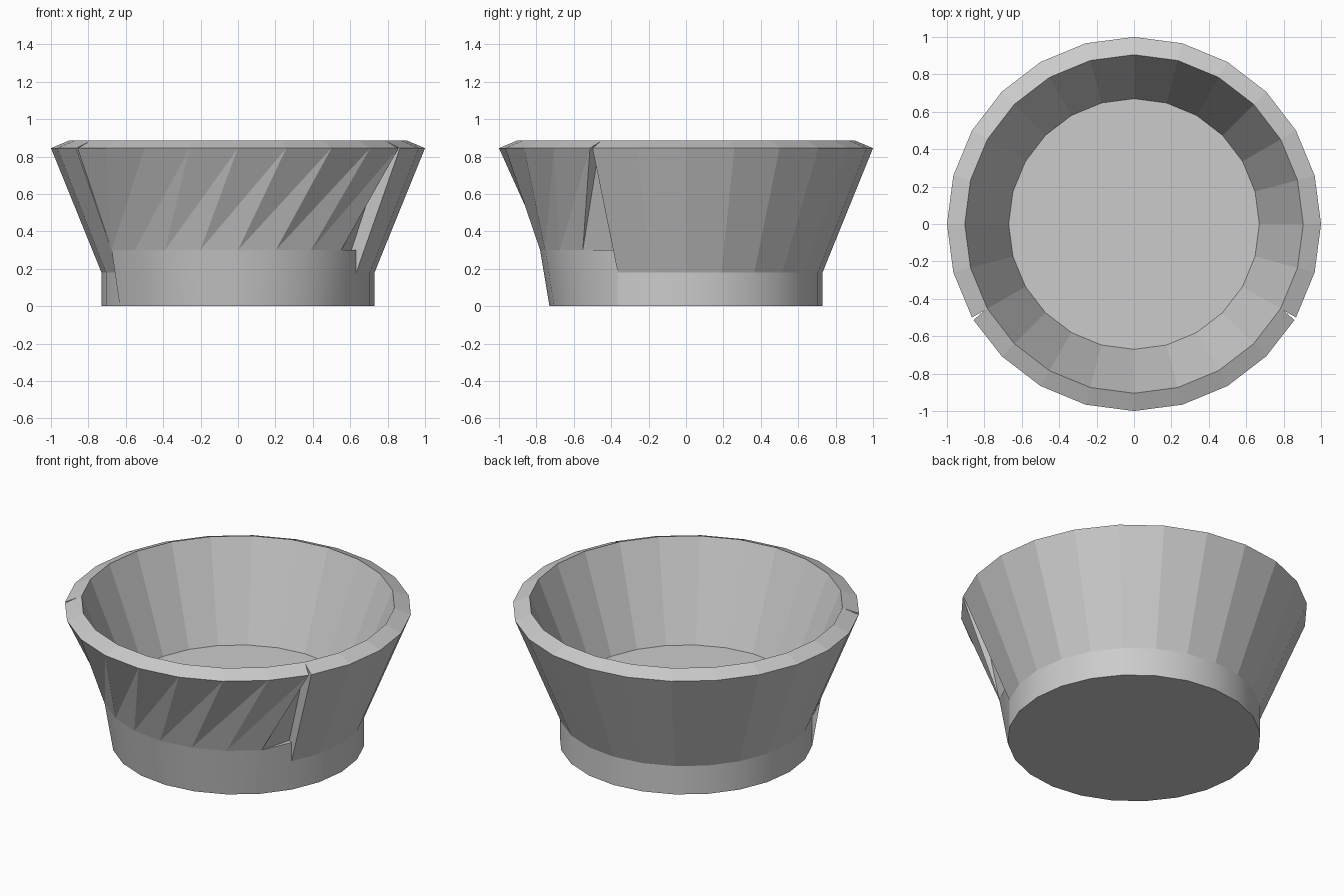
import bpy, bmesh, math
from mathutils import Vector

if "Cube" in bpy.data.objects:
    bpy.data.objects.remove(bpy.data.objects["Cube"])

FLOOR, LIP, TOP = 0.30, 0.845, 0.885


def P(r, deg, z):
    a = math.radians(deg)
    return Vector((r * math.cos(a), r * math.sin(a), z))


def centre(pts):
    return sum(pts, Vector()) / len(pts)


def outward(pts, sign=1):
    c = centre(pts)
    return Vector((c.x, c.y, 0)) * sign


def add(bm, pts, toward):
    """Add a face whose normal points along the given direction."""
    n = sum((pts[i].cross(pts[(i + 1) % len(pts)]) for i in range(len(pts))), Vector())
    if n.dot(toward) < 0:
        pts = pts[::-1]
    bm.faces.new([bm.verts.new(p) for p in pts])


def finish(bm, name, smooth=False):
    bmesh.ops.remove_doubles(bm, verts=bm.verts, dist=0.0005)
    me = bpy.data.meshes.new(name)
    bm.to_mesh(me)
    bm.free()
    ob = bpy.data.objects.new(name, me)
    bpy.context.collection.objects.link(ob)
    if smooth:
        bpy.ops.object.select_all(action='DESELECT')
        ob.select_set(True)
        bpy.context.view_layer.objects.active = ob
        bpy.ops.object.shade_smooth_by_angle(angle=math.radians(30))


UP, DOWN = Vector((0, 0, 1)), Vector((0, 0, -1))
BACK = range(-30, 210, 15)      # wide back part
FRONT = range(210, 330, 15)     # front part


# Base: straight at the back, flared at the front
def front_r(a):
    return 0.73 if a == 330 else 0.78


bm = bmesh.new()
for a in BACK:
    q = [P(.73, a, 0), P(.73, a + 15, 0), P(.73, a + 15, .18), P(.73, a, .18)]
    add(bm, q, outward(q))
for a in FRONT:
    b = a + 15
    q = [P(.73, a, 0), P(.73, b, 0), P(front_r(b), b, FLOOR), P(front_r(a), a, FLOOR)]
    add(bm, q, outward(q))
end = [P(.73, 210, 0), P(.78, 210, FLOOR), P(.73, 210, .18)]
add(bm, end, P(1, 120, 0))
add(bm, [P(.73, a, 0) for a in range(0, 360, 15)], DOWN)
finish(bm, "base", smooth=True)

# Outer shell of the back: regular facets
bm = bmesh.new()
for a in BACK:
    q = [P(.73, a, .18), P(.73, a + 15, .18), P(1, a + 15, LIP), P(1, a, LIP)]
    add(bm, q, outward(q))
finish(bm, "back_shell")


# Outer shell of the front: facets skewed by one step
def lip(a):
    return P(1, min(max(a, 210.9), 329.1), LIP)


bm = bmesh.new()
t = [P(.78, 210, FLOOR), lip(210), lip(225)]
add(bm, t, outward(t))
for a in range(210, 315, 15):
    for t in ([P(.78, a, FLOOR), P(.78, a + 15, FLOOR), lip(a + 30)],
              [P(.78, a, FLOOR), lip(a + 30), lip(a + 15)]):
        add(bm, t, outward(t))
finish(bm, "front_shell")

# Rim sloping up to the inner edge
bm = bmesh.new()
for a in BACK:
    add(bm, [P(1, a, LIP), P(1, a + 15, LIP), P(.905, a + 15, TOP), P(.905, a, TOP)], UP)
for a in FRONT:
    q = [lip(a), lip(a + 15)]
    q += [P(.92, 330, .879)] if a == 315 else []
    q += [P(.905, a + 15, TOP), P(.905, a, TOP)]
    q += [P(.92, 210, .879)] if a == 210 else []
    add(bm, q, UP)
finish(bm, "rim")

# Walls of the two seams where the shells part
bm = bmesh.new()
nl, nr = P(.92, 210, .879), P(.92, 330, .879)
low = P(.70, 330, FLOOR)
add(bm, [P(.78, 210, FLOOR), P(1, 210, LIP), nl], P(1, 300, 0))
add(bm, [P(.78, 210, FLOOR), lip(210), nl], P(1, 120, 0))
add(bm, [P(.73, 330, .18), P(1, 330, LIP), nr, low, P(.73, 330, FLOOR)], P(1, 240, 0))
add(bm, [P(.78, 315, FLOOR), lip(330), nr], P(1, 40, 0))
add(bm, [P(.78, 315, FLOOR), nr, low], P(1, 40, 0))
add(bm, [P(.78, 315, FLOOR), P(.73, 330, FLOOR), low], UP)
finish(bm, "seam_walls")

# Inside of the bowl and its floor
bm = bmesh.new()
for a in range(0, 360, 15):
    q = [P(.67, a, FLOOR), P(.67, a + 15, FLOOR), P(.905, a + 15, TOP), P(.905, a, TOP)]
    add(bm, q, outward(q, -1))
add(bm, [P(.67, a, FLOOR) for a in range(0, 360, 15)], UP)
finish(bm, "bowl_inside")
